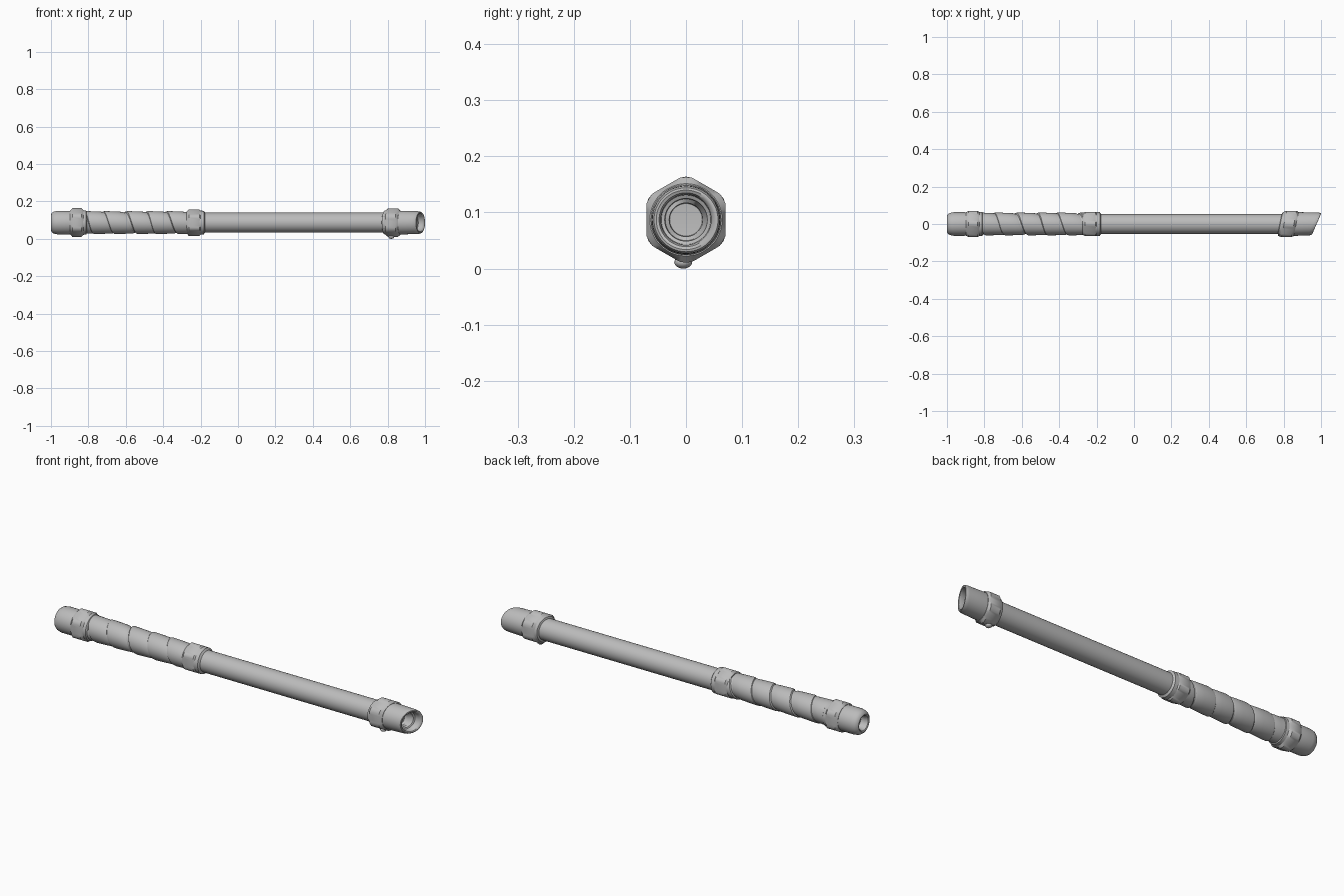
import bpy, bmesh, math

cube = bpy.data.objects.get("Cube")
if cube:
    bpy.data.objects.remove(cube, do_unlink=True)

AXIS_Z = 0.087   # height of the pipe's centre line
SEG = 48

steel = bpy.data.materials.new("worn grey steel")
steel.use_nodes = True
GREY = (0.5, 0.5, 0.5, 1)
steel.diffuse_color = GREY
bsdf = steel.node_tree.nodes["Principled BSDF"]
bsdf.inputs["Base Color"].default_value = GREY
bsdf.inputs["Roughness"].default_value = 0.6


def finish(name, bm, angle=35):
    bmesh.ops.remove_doubles(bm, verts=bm.verts, dist=1e-5)
    bmesh.ops.dissolve_degenerate(bm, edges=bm.edges, dist=1e-6)
    bmesh.ops.recalc_face_normals(bm, faces=bm.faces)
    mesh = bpy.data.meshes.new(name)
    bm.to_mesh(mesh)
    bm.free()
    mesh.materials.append(steel)
    ob = bpy.data.objects.new(name, mesh)
    bpy.context.collection.objects.link(ob)
    bpy.ops.object.select_all(action='DESELECT')
    ob.select_set(True)
    bpy.context.view_layer.objects.active = ob
    bpy.ops.object.shade_smooth_by_angle(angle=math.radians(angle))
    return ob


def skin(bm, rows):
    for a, b in zip(rows, rows[1:]):
        for i in range(len(a) - 1):
            bm.faces.new((a[i], a[i + 1], b[i + 1], b[i]))


def ring_point(x, r, a, skew=0):
    y = -r * math.sin(a)
    return (x + skew * y, y, AXIS_Z + r * math.cos(a))


def lathe(name, profile, apothem=None):
    """Turn (x, radius, skew) points about the pipe axis; an apothem
    limits the radius to a hexagon with a corner at the top."""
    bm = bmesh.new()
    rows = []
    for x, r, *skew in profile:
        row = []
        for i in range(SEG + 1):
            a = math.tau * i / SEG
            rr = r
            if apothem:
                off = a % (math.pi / 3) - math.pi / 6
                rr = min(r, apothem / math.cos(off))
            row.append(bm.verts.new(ring_point(x, rr, a, *skew)))
        rows.append(row)
    skin(bm, rows)
    return finish(name, bm)


def hex_nut(name, x0, x1, corner, apothem, skew=0):
    c = 0.012
    low = apothem - 0.006
    pts = [(x0, 0), (x0, low), (x0 + c, corner), (x1 - c, corner), (x1, low), (x1, 0)]
    return lathe(name, [(x, r, skew) for x, r in pts], apothem)


# Main pipe
lathe("pipe", [(-0.86, 0), (-0.86, 0.053), (0.86, 0.053), (0.86, 0)])

# Rounded end cap with a recess
lathe("rear_cap", [
    (-0.86, 0), (-0.86, 0.06), (-0.91, 0.063), (-0.965, 0.063), (-0.985, 0.059),
    (-0.996, 0.051), (-1, 0.043), (-0.997, 0.037), (-0.985, 0.033),
    (-0.96, 0.031), (-0.96, 0)])
hex_nut("rear_nut", -0.897, -0.825, 0.077, 0.070)
lathe("rear_collar", [(-0.84, 0.05), (-0.835, 0.066), (-0.812, 0.064), (-0.805, 0.054)])

# Wrapped grip: an overlapping strip swept along a helix
x_start, x_end, pitch = -0.83, -0.255, 0.112
strip = [(0, 0.0545), (0.04, 0.060), (0.12, 0.0615), (0.6, 0.0595), (0.93, 0.0575), (1, 0.0545)]
turns = math.ceil((x_end - x_start) / pitch) + 1
bm = bmesh.new()
rows = []
for i in range(turns * SEG + 1):
    t = i / SEG
    wobble = 0.006 * math.sin(2.3 * t)
    row = []
    for u, r in strip:
        x = x_start + pitch * (t - 1 + u) + wobble
        x = min(max(x, x_start), x_end)
        row.append(bm.verts.new(ring_point(x, r, math.tau * t)))
    rows.append(row)
skin(bm, rows)
finish("grip_wrap", bm, 30)

# Fitting between grip and bare pipe
hex_nut("middle_nut", -0.275, -0.195, 0.071, 0.064)
lathe("middle_washer", [(-0.21, 0.05), (-0.205, 0.064), (-0.183, 0.063), (-0.176, 0.053)])

# Slanted front fitting
SLANT = 0.2
lathe("front_collar", [(0.778, 0.05, SLANT), (0.782, 0.062, SLANT),
                       (0.79, 0.066, SLANT), (0.81, 0.066, SLANT)])
hex_nut("front_nut", 0.79, 0.867, 0.076, 0.0705, SLANT)

# Obliquely cut muzzle with a stepped bore
CUT = 0.43
lathe("muzzle", [
    (0.85, 0, SLANT), (0.85, 0.063, SLANT), (0.885, 0.063, SLANT), (0.955, 0.061, CUT),
    (0.968, 0.060, CUT), (0.9755, 0.057, CUT), (0.9765, 0.053, CUT), (0.974, 0.048, CUT),
    (0.966, 0.045, CUT), (0.945, 0.044, CUT), (0.942, 0.038, CUT), (0.928, 0.037, CUT),
    (0.924, 0.030, SLANT), (0.91, 0.029, SLANT), (0.908, 0, SLANT)])

# Small stud below the front nut
bm = bmesh.new()
bmesh.ops.create_uvsphere(bm, u_segments=16, v_segments=8, radius=0.016)
for v in bm.verts:
    v.co.z *= 0.7
    v.co.x += 0.82
    v.co.y -= 0.005
    v.co.z += 0.0112
finish("front_stud", bm)
